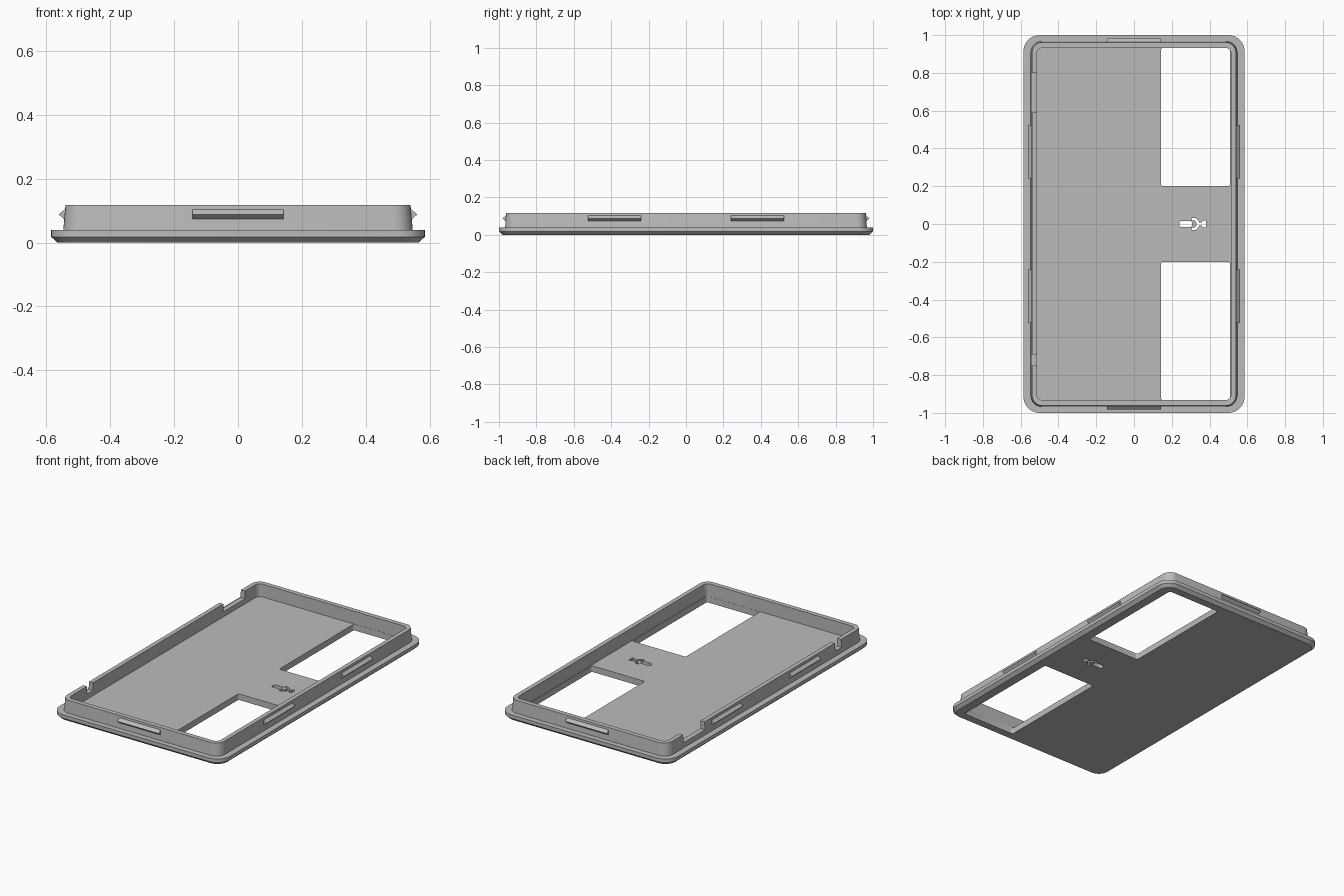
import bpy, bmesh
from math import sin, cos, pi, radians

cube = bpy.data.objects.get("Cube")
if cube:
    bpy.data.objects.remove(cube, do_unlink=True)

grey = bpy.data.materials.new("plain grey")
grey.use_nodes = True
COLOUR = (0.5, 0.5, 0.5, 1)
grey.diffuse_color = COLOUR
grey.node_tree.nodes["Principled BSDF"].inputs["Base Color"].default_value = COLOUR


def rounded(hx, hy, r, cx=0, cy=0, steps=8):
    """Outline of a rounded rectangle, counter-clockwise."""
    pts = []
    for k, (sx, sy) in enumerate([(1, 1), (-1, 1), (-1, -1), (1, -1)]):
        for i in range(steps + 1):
            a = (k + i / steps) * pi / 2
            pts.append((cx + sx * (hx - r) + r * cos(a),
                        cy + sy * (hy - r) + r * sin(a)))
    return pts


def loft(name, sections):
    """Closed solid through a list of (outline, z) sections."""
    bm = bmesh.new()
    rings = [[bm.verts.new((x, y, z)) for x, y in pts] for pts, z in sections]
    for a, b in zip(rings, rings[1:]):
        n = len(a)
        for i in range(n):
            j = (i + 1) % n
            bm.faces.new((a[i], a[j], b[j], b[i]))
    bm.faces.new(rings[0][::-1])
    bm.faces.new(rings[-1])
    bmesh.ops.recalc_face_normals(bm, faces=bm.faces)
    mesh = bpy.data.meshes.new(name)
    bm.to_mesh(mesh)
    bm.free()
    mesh.materials.append(grey)
    obj = bpy.data.objects.new(name, mesh)
    bpy.context.collection.objects.link(obj)
    return obj


def box_outline(x0, x1, y0, y1):
    return [(x0, y0), (x1, y0), (x1, y1), (x0, y1)]


# Tray: chamfered flange, raised rim and floor as one solid
tray = loft("tray", [
    (rounded(0.565, 0.98, 0.065), 0),
    (rounded(0.585, 1.0, 0.085), 0.018),
    (rounded(0.585, 1.0, 0.085), 0.04),
    (rounded(0.547, 0.967, 0.06), 0.04),
    (rounded(0.54, 0.962, 0.055), 0.118),
    (rounded(0.513, 0.933, 0.03), 0.118),
    (rounded(0.513, 0.933, 0.03), 0.038),
])

# Cutters: windows, rim notches and the small slots
cuts = []
for s in (-1, 1):
    win = rounded(0.183, 0.366, 0.012, 0.326, s * 0.566, 4)
    cuts.append((win, -0.1, 0.08))
for y0, y1 in ((0.59, 0.8), (-0.75, -0.69)):
    cuts.append((box_outline(-0.58, -0.5, y0, y1), 0.07, 0.2))
cuts.append((rounded(0.034, 0.016, 0.012, 0.274, 0, 4), -0.1, 0.1))
angles = [radians(-105 + 15 * i) for i in range(15)]
arc = [(0.313 + 0.033 * cos(a), 0.033 * sin(a)) for a in angles]
arc += [(0.313 + 0.018 * cos(a), 0.02 * sin(a)) for a in reversed(angles)]
cuts.append((arc, -0.1, 0.1))
stem = [(0.34, -0.008), (0.358, -0.008), (0.364, -0.019), (0.38, -0.019)]
cuts.append((stem + [(x, -y) for x, y in reversed(stem)], -0.1, 0.1))

helpers = []
for i, (outline, z0, z1) in enumerate(cuts):
    cutter = loft("cutter_%d" % i, [(outline, z0), (outline, z1)])
    cutter.hide_render = True
    helpers.append(cutter)
    mod = tray.modifiers.new("cut", 'BOOLEAN')
    mod.operation = 'DIFFERENCE'
    mod.solver = 'EXACT'
    mod.object = cutter

# Bake the cuts and drop the helpers
graph = bpy.context.evaluated_depsgraph_get()
baked = bpy.data.meshes.new_from_object(tray.evaluated_get(graph))
tray.modifiers.clear()
tray.data = baked
for cutter in helpers:
    bpy.data.objects.remove(cutter, do_unlink=True)

bpy.ops.object.select_all(action='DESELECT')
tray.select_set(True)
bpy.context.view_layer.objects.active = tray
bpy.ops.object.shade_smooth_by_angle(angle=radians(30))


# Snap ridges: triangular bars along the outside of the rim
def ridge(name, wall, centre, turn):
    half = 0.142
    inner, outer = wall - 0.012, wall + 0.018
    obj = loft(name, [
        (box_outline(inner, wall, centre - half, centre + half), 0.072),
        (box_outline(inner, outer, centre - half, centre + half), 0.088),
        (box_outline(inner, wall, centre - half, centre + half), 0.104),
    ])
    obj.rotation_euler.z = turn


for side, turn in (("left", 0), ("right", pi)):
    for s, end in ((-1, "a"), (1, "b")):
        ridge("%s_snap_ridge_%s" % (side, end), 0.543, s * 0.383, turn)
ridge("back_snap_ridge", 0.963, 0, pi / 2)
ridge("front_snap_ridge", 0.963, 0, -pi / 2)
